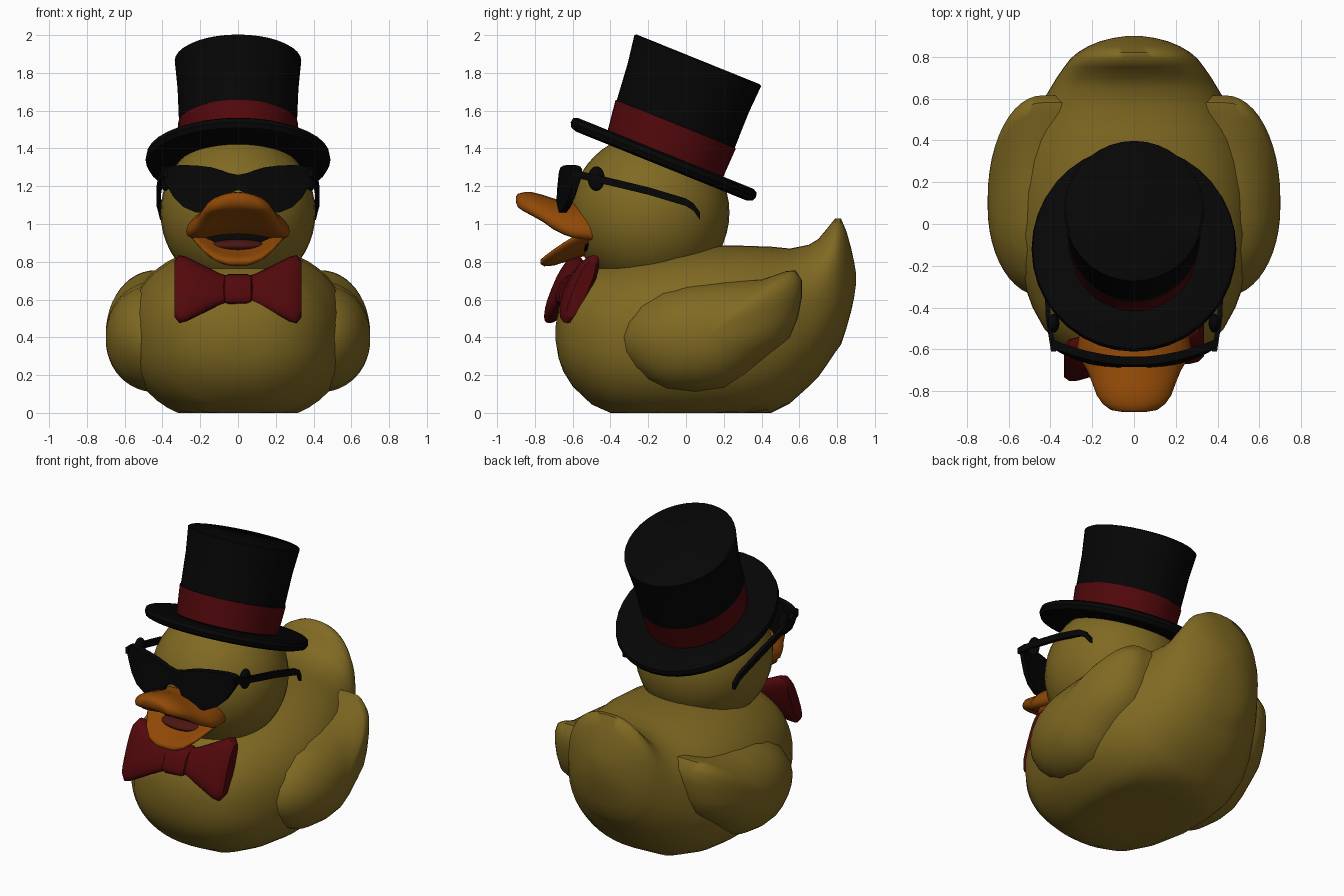
import bpy, bmesh, math
from mathutils import Vector, Matrix

if "Cube" in bpy.data.objects:
    bpy.data.objects.remove(bpy.data.objects["Cube"])

def mat(name, rgb):
    m = bpy.data.materials.new(name)
    m.diffuse_color = (*rgb, 1)
    m.use_nodes = True
    m.node_tree.nodes["Principled BSDF"].inputs["Base Color"].default_value = m.diffuse_color
    return m

YELLOW = mat("yellow", (0.215, 0.142, 0.016))
ORANGE = mat("orange", (0.28, 0.066, 0.002))
RED = mat("red", (0.085, 0.0025, 0.0035))
BLACK = mat("black", (0.0018, 0.0018, 0.0018))
MOUTH = mat("mouth red", (0.07, 0.008, 0.006))

def finish(name, bm, mats, angle=40):
    bmesh.ops.recalc_face_normals(bm, faces=bm.faces)
    me = bpy.data.meshes.new(name)
    bm.to_mesh(me)
    bm.free()
    ob = bpy.data.objects.new(name, me)
    bpy.context.collection.objects.link(ob)
    for m in mats:
        me.materials.append(m)
    bpy.ops.object.select_all(action='DESELECT')
    ob.select_set(True)
    bpy.context.view_layer.objects.active = ob
    bpy.ops.object.shade_smooth_by_angle(angle=math.radians(angle))
    return ob

def skin(rings):
    """Bridge equal-sized rings of points and cap both ends."""
    bm = bmesh.new()
    vs = [[bm.verts.new(p) for p in r] for r in rings]
    n = len(vs[0])
    for a, b in zip(vs, vs[1:]):
        for i in range(n):
            j = (i + 1) % n
            bm.faces.new((a[i], a[j], b[j], b[i]))
    bm.faces.new(vs[0])
    bm.faces.new(vs[-1])
    return bm

def oval(n=36, p=2.0):
    """Unit superellipse points."""
    out = []
    for i in range(n):
        a = 2 * math.pi * i / n
        c, s = math.cos(a), math.sin(a)
        out.append((math.copysign(abs(c) ** (2 / p), c), math.copysign(abs(s) ** (2 / p), s)))
    return out

def ball(name, loc, radii, m):
    bm = bmesh.new()
    bmesh.ops.create_uvsphere(bm, u_segments=36, v_segments=24, radius=1,
                              matrix=Matrix.Translation(loc) @ Matrix.Diagonal((*radii, 1)))
    return finish(name, bm, [m])

# Body and tail: sections along y (y, bottom, top, half width)
body = [(-0.69, .38, .46, .06), (-0.675, .29, .56, .17), (-0.65, .22, .62, .25), (-0.6, .14, .68, .34),
        (-0.5, .045, .76, .43), (-0.4, -.01, .79, .485), (-0.25, -.04, .83, .54), (-0.05, -.055, .87, .58),
        (0.15, -.055, .885, .58), (0.3, -.045, .885, .56), (0.45, -.01, .88, .51), (0.55, .05, .87, .46),
        (0.65, .14, .89, .40), (0.7, .19, .92, .37), (0.75, .26, .98, .335), (0.79, .32, 1.03, .305),
        (0.82, .36, 1.03, .27), (0.85, .45, .96, .22), (0.875, .54, .87, .16), (0.89, .61, .8, .1), (0.9, .68, .74, .03)]
finish("body", skin([[(w * c, y, max(0, (b + t) / 2 + (t - b) / 2 * s)) for c, s in oval(48, 2.3)]
                     for y, b, t, w in body]), [YELLOW], 60)

# Head
ball("head", (0, -0.19, 1.06), (0.41, 0.42, 0.42), YELLOW)

# Wings: domed teardrop outline in (y, z)
outline = [(-.345, .4), (-.33, .32), (-.28, .24), (-.2, .17), (-.1, .125), (.05, .11), (.2, .13), (.32, .2),
           (.45, .31), (.55, .4), (.59, .5), (.615, .62), (.615, .7), (.58, .755), (.53, .75), (.4, .705),
           (.2, .695), (0, .675), (-.13, .64), (-.25, .57), (-.32, .48)]
for side, sx in (("right", 1), ("left", -1)):
    rings = []
    for k in range(-1, 13):
        a = max(k, 0) / 12 * math.pi / 2
        s, h = math.cos(a * 0.97), math.sin(a)
        x = .3 if k < 0 else .44 + .26 * h
        rings.append([(sx * x, .1 + (y - .1) * s, .4 + (z - .4) * s) for y, z in outline])
    finish(side + "_wing", skin(rings), [YELLOW], 60)

# Beak: sections along y (y, centre z, half width, half thickness, droop of the sides)
upper = [(-.46, 1.02, .25, .1, .07), (-.6, 1.035, .275, .085, .075), (-.65, 1.045, .255, .08, .07),
         (-.7, 1.06, .225, .075, .06), (-.76, 1.09, .2, .065, .05), (-.82, 1.112, .178, .058, .04),
         (-.86, 1.12, .15, .048, .03), (-.89, 1.125, .11, .035, .02), (-.9, 1.13, .05, .015, 0)]
lower = [(-.46, .89, .24, .04, -.07), (-.55, .865, .255, .038, -.085), (-.62, .838, .23, .033, -.075),
         (-.7, .81, .18, .03, -.05), (-.75, .8, .125, .024, -.02), (-.77, .8, .06, .012, 0)]
for name, secs in (("upper_beak", upper), ("lower_beak", lower)):
    finish(name, skin([[(w * c, y, z + t * s - d * c * c) for c, s in oval(28, 2.4)]
                       for y, z, w, t, d in secs]), [ORANGE], 60)
ball("mouth_inside", (0, -.52, .92), (.21, .08, .085), BLACK)
ball("tongue", (0, -.57, .885), (.15, .09, .035), MOUTH)

# Top hat: turned profile (radius, height), band coloured by height
profile = [(.001, -.03), (.3, -.03), (.45, -.035), (.478, -.025), (.49, .0), (.485, .025), (.465, .036),
           (.3, .024), (.305, .03), (.318, .2), (.312, .201), (.32, .4), (.335, .555), (.325, .562), (.001, .562)]
bm = skin([[(r * c, 1.08 * r * s - .05 * z, z) for c, s in oval(36)] for r, z in profile])
for f in bm.faces:
    if .05 < f.calc_center_median().z < .18:
        f.material_index = 1
bm.transform(Matrix.Translation((0, -.12, 1.34)) @ Matrix.Rotation(math.radians(-22), 4, 'X'))
finish("top_hat", bm, [BLACK, RED], 35)

# Sunglasses front: sections along x (x, low z, high z), wrapped around the face
half = [(0, 1.18, 1.26), (.05, 1.16, 1.27), (.08, 1.1, 1.282), (.14, 1.068, 1.3), (.22, 1.06, 1.31),
        (.29, 1.09, 1.312), (.34, 1.14, 1.31), (.375, 1.2, 1.302), (.395, 1.24, 1.29)]
secs = [(-x, a, b) for x, a, b in half[:0:-1]] + half
rings = []
for x, a, b in secs:
    y = -.675 + .55 * x * x
    lo = y - .1 * (1.31 - a) + .005
    rings.append([(x, lo, a), (x, lo + .035, a), (x, y + .04, b), (x, y, b)])
finish("sunglasses_front", skin(rings), [BLACK])

# Sunglasses arms and hinges
path = [(.385, -.61, 1.27), (.41, -.45, 1.235), (.42, -.2, 1.175), (.42, 0, 1.115), (.412, .04, 1.09), (.4, .075, 1.04)]
for side, sx in (("right", 1), ("left", -1)):
    finish(side + "_arm", skin([[(sx * (x + i * .012), y, z + j * .02) for i, j in
                                 ((-1, -1), (1, -1), (1, 1), (-1, 1))] for x, y, z in path]), [BLACK])
    ball(side + "_hinge", (sx * .385, -.475, 1.24), (.028, .045, .065), BLACK)

# Bow tie: sections along x (x, half height, half depth), leaning with the chest and turned a little
def bow(name, half, p):
    secs = [(-x, h, d) for x, h, d in half[::-1]] + half
    rings = []
    for x, h, d in secs:
        rings.append([(x, -.605 + .15 * x + .4 * h * s + d * c, .655 + h * s) for c, s in oval(24, p)])
    finish(name, skin(rings), [RED])

bow("bow_loops", [(.04, .065, .045), (.1, .085, .06), (.2, .135, .07), (.27, .17, .068), (.31, .18, .058), (.335, .15, .04)], 2.6)
bow("bow_knot", [(.05, .08, .068), (.07, .072, .064), (.078, .055, .05)], 3)
